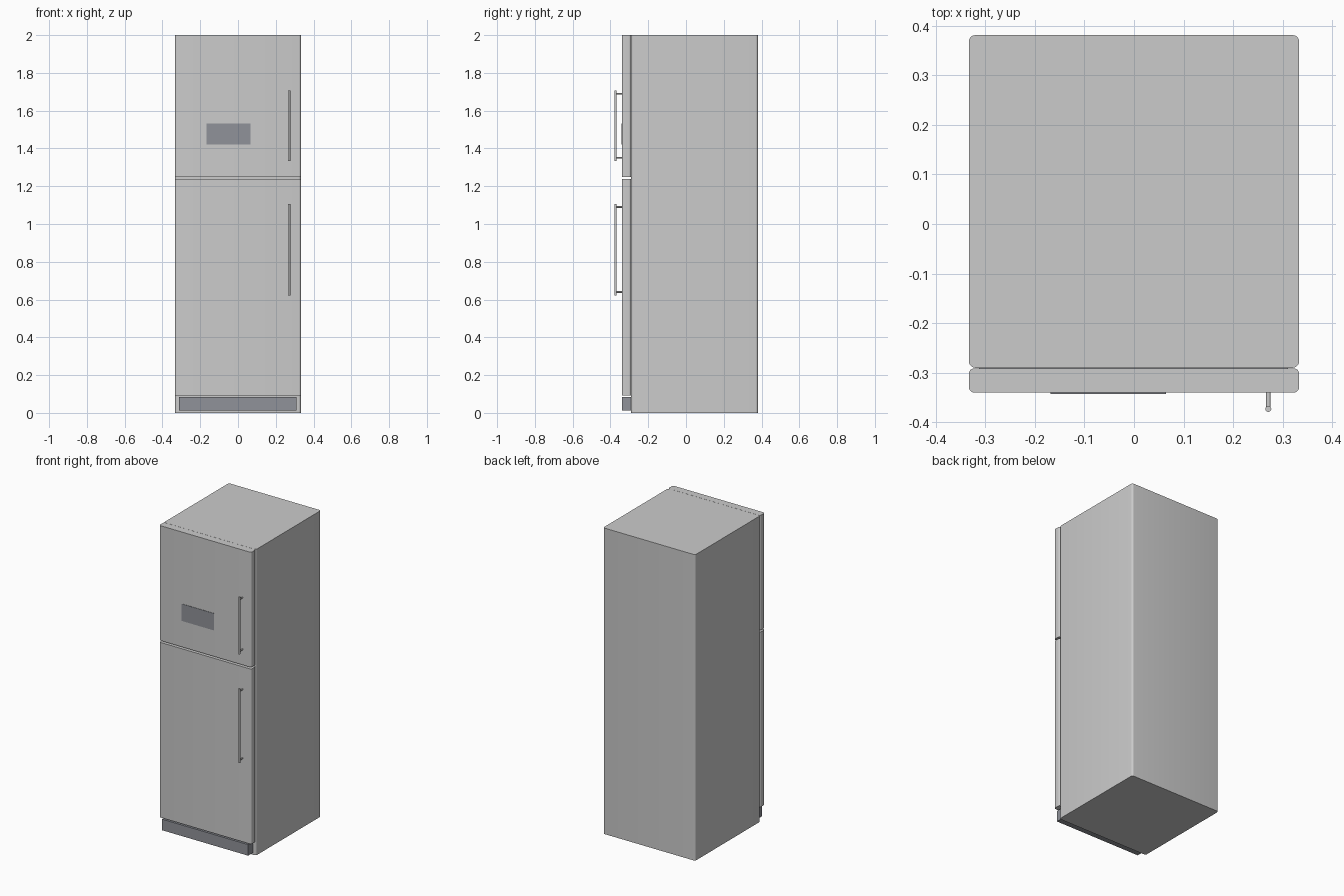
import bpy, bmesh, math

if "Cube" in bpy.data.objects:
    bpy.data.objects.remove(bpy.data.objects["Cube"])

dark = bpy.data.materials.new("dark_plastic")
dark.diffuse_color = (0.28, 0.29, 0.32, 1)
dark.use_nodes = True
dark.node_tree.nodes["Principled BSDF"].inputs["Base Color"].default_value = dark.diffuse_color


def finish(bm, name, mat=None):
    bmesh.ops.recalc_face_normals(bm, faces=bm.faces)
    me = bpy.data.meshes.new(name)
    bm.to_mesh(me)
    bm.free()
    ob = bpy.data.objects.new(name, me)
    bpy.context.collection.objects.link(ob)
    if mat:
        me.materials.append(mat)
    bpy.ops.object.select_all(action='DESELECT')
    ob.select_set(True)
    bpy.context.view_layer.objects.active = ob
    bpy.ops.object.shade_smooth_by_angle(angle=math.radians(35))
    return ob


def box(name, x, y, z, radius=0, mat=None):
    """Box from (min, max) ranges, with optional rounded vertical edges."""
    bm = bmesh.new()
    bmesh.ops.create_cube(bm, size=1)
    for v in bm.verts:
        v.co = [r[0] + (c + 0.5) * (r[1] - r[0]) for c, r in zip(v.co, (x, y, z))]
    if radius:
        edges = [e for e in bm.edges
                 if abs(e.verts[0].co.z - e.verts[1].co.z) > 1e-4]
        bmesh.ops.bevel(bm, geom=edges, offset=radius, segments=5,
                        profile=0.5, affect='EDGES')
    return finish(bm, name, mat)


def rod(bm, a, b, r, axis, sides=16):
    """Capped cylinder added to bm, along z or y, from a to b."""
    verts = bmesh.ops.create_cone(bm, cap_ends=True, segments=sides, radius1=r,
                                  radius2=r, depth=1)["verts"]
    for v in verts:
        t = v.co.z + 0.5
        if axis == 'z':
            v.co = (a[0] + v.co.x, a[1] + v.co.y, a[2] + t * (b[2] - a[2]))
        else:
            v.co = (a[0] + v.co.x, a[1] + t * (b[1] - a[1]), a[2] + v.co.y)


def handle(name, z0, z1):
    """Vertical bar held by two standoffs."""
    x, y = 0.271, -0.373
    bm = bmesh.new()
    rod(bm, (x, y, z0), (x, y, z1), 0.006, 'z')
    for z in (z0 + 0.0175, z1 - 0.0175):
        rod(bm, (x, y, z), (x, -0.335, z), 0.0045, 'y')
    return finish(bm, name)


W = (-0.333, 0.333)
DOOR_Y = (-0.34, -0.291)

# Cabinet and doors
box("cabinet", W, (-0.29, 0.381), (0, 2), 0.013)
box("freezer_door", W, DOOR_Y, (1.249, 2), 0.011)
box("fridge_door", W, DOOR_Y, (0.093, 1.237), 0.011)

# Dark trim
box("kick_plate", (-0.313, 0.311), (-0.339, -0.288), (0.012, 0.084), 0, dark)
box("display_panel", (-0.168, 0.065), (-0.3425, -0.338), (1.42, 1.531), 0, dark)

# Door handles
handle("freezer_handle", 1.333, 1.707)
handle("fridge_handle", 0.622, 1.107)
